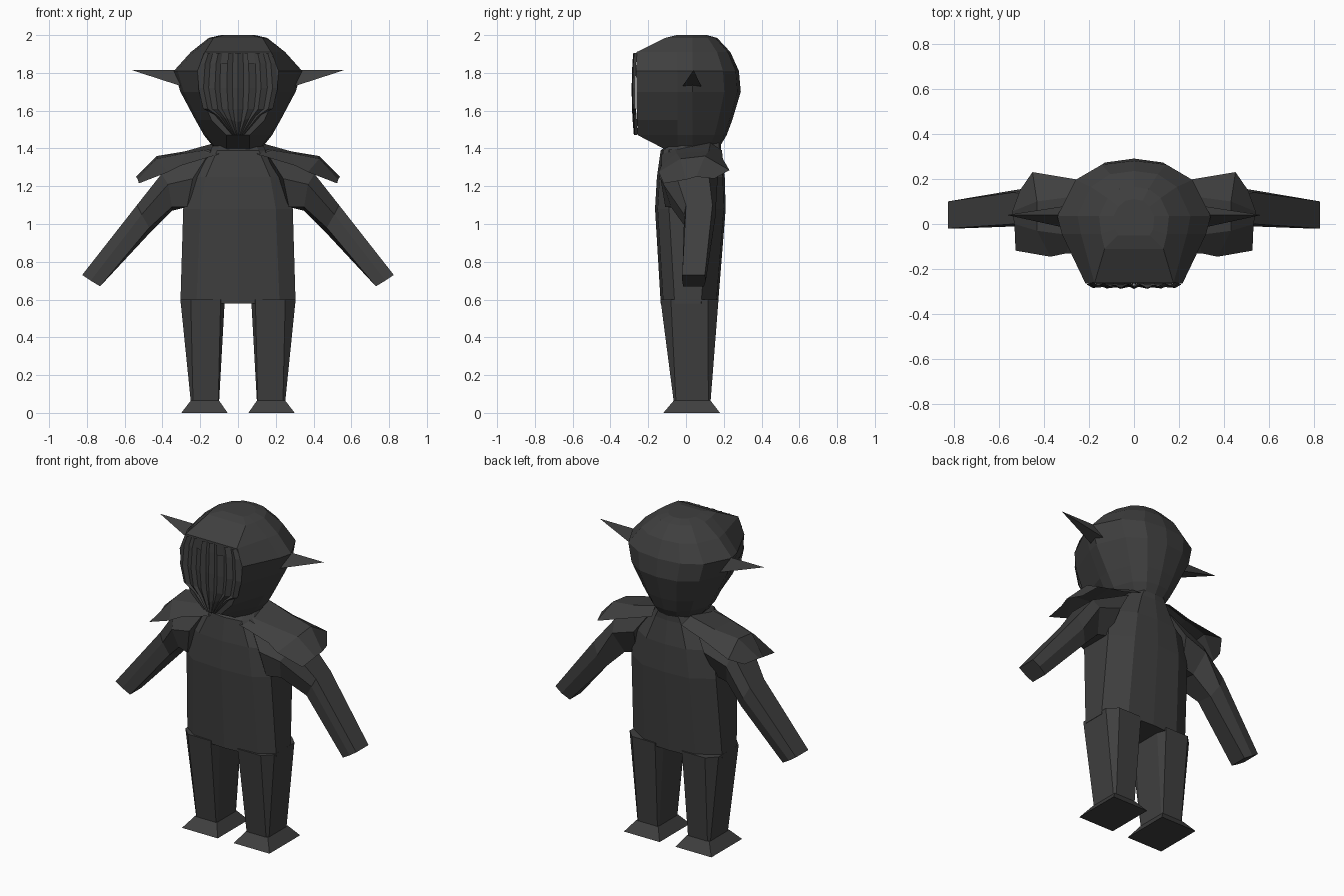
import bpy, bmesh

if "Cube" in bpy.data.objects:
    bpy.data.objects.remove(bpy.data.objects["Cube"])

mat = bpy.data.materials.new("charcoal")
mat.diffuse_color = (0.05, 0.05, 0.05, 1)
mat.use_nodes = True
mat.node_tree.nodes["Principled BSDF"].inputs["Base Color"].default_value = mat.diffuse_color


def finish(name, bm):
    bmesh.ops.remove_doubles(bm, verts=bm.verts, dist=0.0005)
    bmesh.ops.recalc_face_normals(bm, faces=bm.faces)
    me = bpy.data.meshes.new(name)
    bm.to_mesh(me)
    bm.free()
    me.materials.append(mat)
    ob = bpy.data.objects.new(name, me)
    bpy.context.collection.objects.link(ob)
    return ob


def loft(name, rings, closed=True, skip=()):
    """Join equal-length point rows; closed rows become a capped tube."""
    bm = bmesh.new()
    rows = [[bm.verts.new(p) for p in r] for r in rings]
    n = len(rows[0])
    for j, (a, b) in enumerate(zip(rows, rows[1:])):
        for i in range(n if closed else n - 1):
            if (j, i) not in skip:
                k = (i + 1) % n
                bm.faces.new((a[i], a[k], b[k], b[i]))
    if closed:
        bm.faces.new(rows[0])
        bm.faces.new(rows[-1])
    return finish(name, bm)


def sym(half, z):
    """Mirror a half outline (starting and ending on x = 0) into a ring."""
    zs = z if isinstance(z, (list, tuple)) else [z] * len(half)
    pts = [(x, y, h) for (x, y), h in zip(half, zs)]
    return pts + [(-x, y, h) for x, y, h in pts[-2:0:-1]]


def flip(rings, s):
    return [[(x * s, y, z) for x, y, z in r] for r in rings]


# Torso
torso = []
for z, w, mid, yf, yb in [(.58, .305, .22, -.13, .17), (1.08, .29, .2, -.16, .21),
                          (1.25, .27, .17, -.15, .205), (1.39, .15, .11, -.13, .185),
                          (1.44, .11, .08, -.06, .185)]:
    torso.append(sym([(0, yf - .004), (mid, yf + .01), (w, yf + .07), (w, yb - .09),
                      (mid * .8, yb - .01), (0, yb)], z))
loft("torso", torso)

# Head
head = []
for z, w, fw, yf, yb in [(1.395, .12, .06, -.11, .17), (1.47, .18, .06, -.255, .215),
                         (1.55, .225, .14, -.26, .245), (1.70, .305, .205, -.262, .29),
                         (1.81, .34, .215, -.264, .28), (1.91, .25, .175, -.262, .235),
                         (1.985, .155, .13, -.11, .165), (2.0, .09, .07, -.05, .11)]:
    head.append(sym([(0, yb), (.42 * w, yb * .94), (.76 * w, yb * .7), (w, .035),
                     (.94 * w, max(-.045, yf * .5)), (fw, yf), (0, yf)], z))
loft("head", head)

# Face panel: pleated strands converging at the chin, with two eye openings
cols = [-1, -.87, -.74, -.58, -.46, -.28, -.14, 0, .14, .28, .46, .58, .74, .87, 1]
panel = []
for z, h, y in [(1.905, .18, -.265), (1.85, .2, -.27), (1.72, .21, -.274),
                (1.61, .185, -.272), (1.54, .125, -.268), (1.47, .03, -.262)]:
    sag = .04 if z < 1.6 else 0
    panel.append([(c * h, y + .006 * c * c - (.014 if i % 2 else 0),
                   z + sag * abs(c) * (z > 1.5)) for i, c in enumerate(cols)])
loft("face_panel", panel, closed=False, skip={(0, 4), (0, 9)})

for s, side in ((1, "right"), (-1, "left")):
    # Pointed ears
    base = [(.31, .04, 1.815), (.27, -.025, 1.72), (.27, .085, 1.72)]
    tip = [(.563, .04, 1.815)] * 3
    bm = bmesh.new()
    b = [bm.verts.new((x * s, y, z)) for x, y, z in base]
    t = bm.verts.new((tip[0][0] * s, tip[0][1], tip[0][2]))
    for i in range(3):
        bm.faces.new((b[i], b[(i + 1) % 3], t))
    bm.faces.new(b)
    finish("ear_" + side, bm)

    # Arms
    arm = [[(.14, .12, 1.395), (.14, -.09, 1.395), (.24, -.135, 1.24),
            (.27, -.11, 1.09), (.27, .1, 1.09), (.24, .17, 1.25)],
           [(.405, .12, 1.265), (.405, -.055, 1.265), (.37, -.12, 1.21),
            (.35, -.08, 1.09), (.35, .1, 1.07), (.39, .165, 1.2)],
           [(.535, .14, 1.10), (.535, 0, 1.10), (.51, -.01, 1.05),
            (.47, 0, .98), (.46, .12, .96), (.5, .155, 1.03)],
           [(.825, .1, .73), (.825, -.02, .73), (.78, -.02, .7),
            (.73, -.015, .67), (.73, .095, .67), (.78, .105, .7)]]
    loft("arm_" + side, flip(arm, s))

    # Shoulder pads: saddle-shaped shell
    pad = [[(.1, -.13, 1.37), (.3, -.13, 1.31), (.37, -.145, 1.275), (.525, -.118, 1.215)],
           [(.12, -.06, 1.40), (.28, -.05, 1.375), (.43, -.03, 1.345), (.53, -.0, 1.235)],
           [(.12, .13, 1.43), (.28, .12, 1.385), (.43, .1, 1.36), (.54, .055, 1.25)],
           [(.1, .19, 1.39), (.24, .195, 1.345), (.45, .23, 1.285), (.505, .15, 1.24)]]
    loft("shoulder_pad_" + side, flip(pad, s), closed=False)

    # Legs
    leg = []
    for z, x0, x1, y0, y1, c in [(.6, .07, .305, -.135, .172, .055),
                                 (.06, .1, .25, -.065, .13, .012)]:
        leg.append([(x0 + c * .4, y0, z), (x1 - c, y0, z), (x1, y0 + c, z), (x1, y1 - c, z),
                    (x1 - c, y1, z), (x0 + c * .4, y1, z), (x0, y1 - c, z), (x0, y0 + c, z)])
    loft("leg_" + side, flip(leg, s))

    # Flared feet
    foot = [[(x0, y0, z), (x1, y0, z), (x1, y1, z), (x0, y1, z)]
            for z, x0, x1, y0, y1 in [(0, .055, .3, -.12, .18), (.065, .1, .25, -.065, .13)]]
    loft("foot_" + side, flip(foot, s))
